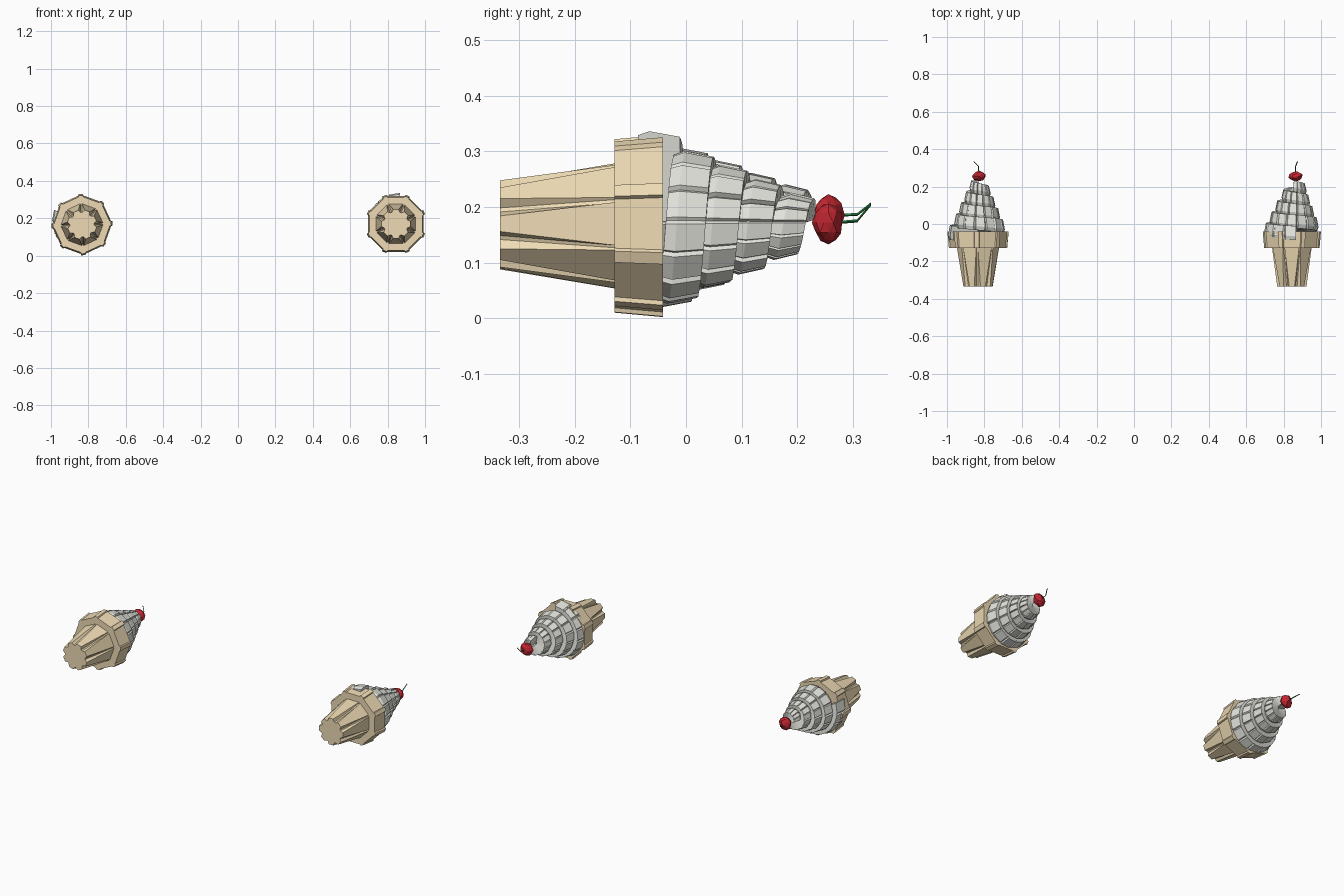
import bpy, bmesh, random
from math import sin, cos, pi, radians
from mathutils import Matrix, Vector

if "Cube" in bpy.data.objects:
    bpy.data.objects.remove(bpy.data.objects["Cube"])

random.seed(3)


def material(name, rgb):
    m = bpy.data.materials.new(name)
    m.diffuse_color = (*rgb, 1)
    m.use_nodes = True
    m.node_tree.nodes["Principled BSDF"].inputs["Base Color"].default_value = m.diffuse_color
    return m


WAFER = material("wafer", (0.86, 0.71, 0.46))
CREAM = material("cream", (0.78, 0.78, 0.73))
RED = material("cherry_red", (0.55, 0.02, 0.03))
GREEN = material("stem_green", (0.02, 0.22, 0.06))


def finish(bm, name, mat, place):
    bmesh.ops.recalc_face_normals(bm, faces=bm.faces)
    mesh = bpy.data.meshes.new(name)
    bm.to_mesh(mesh)
    bm.free()
    mesh.materials.append(mat)
    ob = bpy.data.objects.new(name, mesh)
    ob.matrix_world = place
    bpy.context.collection.objects.link(ob)
    return ob


def polar(r, a, y):
    return Vector((r * cos(a), y, r * sin(a)))


def loft(rings):
    """Skin a list of closed point rings and cap both ends."""
    bm = bmesh.new()
    vs = [[bm.verts.new(p) for p in ring] for ring in rings]
    n = len(vs[0])
    for a, b in zip(vs, vs[1:]):
        for i in range(n):
            j = (i + 1) % n
            bm.faces.new((a[i], a[j], b[j], b[i]))
    bm.faces.new(vs[0])
    bm.faces.new(vs[-1])
    return bm


def panel_ring(y, apothem, half, corner, spread):
    """Eight flat panels with a groove or rib at each corner."""
    pts = []
    for k in range(8):
        rot = Matrix.Rotation(-k * pi / 4, 4, 'Y')
        c = pi / 8
        pts += [rot @ Vector((apothem, y, -half)), rot @ Vector((apothem, y, half)),
                rot @ polar(corner, c - spread, y), rot @ polar(corner, c + spread, y)]
    return pts


def swirl():
    """Stepped cream coil, shrinking as it climbs, with grooves between panels."""
    turns, per = 4.0, 14
    rings = []
    for i in range(int(turns * per) + 1):
        jitter = random.uniform(-0.002, 0.002)
        for f, dr in ((0.0, 0.0), (0.8, 0.0), (0.9, -0.006)):
            t = (i + f) / per
            a = radians(82) + 2 * pi * t
            r = 0.157 - 0.026 * t + dr + jitter
            r += max(0.0, 0.012 * (1 - t / 0.12))
            y = -0.086 + 0.064 * t
            h = 0.075 - 0.004 * t
            shift = Vector((0.005 * t, 0, 0.0005 * t))
            rings.append([shift + polar(0.004, a, y), shift + polar(r - 0.007, a, y),
                          shift + polar(r, a, y + 0.02), shift + polar(r - 0.01, a, y + h),
                          shift + polar(0.004, a, y + h)])
    return loft(rings)


def cherry():
    bm = bmesh.new()
    bmesh.ops.create_icosphere(bm, subdivisions=2, radius=0.036)
    for v in bm.verts:
        v.co *= random.uniform(0.88, 1.1)
        v.co.y *= 0.75
        v.co += Vector((0.02, 0.256, 0.002))
    return bm


def stem():
    path = [(0.02, 0.27, 0.002), (0.02, 0.308, 0.005), (0.03, 0.333, 0.035)]
    return loft([[Vector(p) + polar(0.0028, k * pi / 2, 0) for k in range(4)] for p in path])


def ice_cream(side, x, z, turn):
    place = Matrix.Translation((x, 0, z)) @ Matrix.Rotation(-radians(turn), 4, 'Y')
    # fluted cup
    cup = loft([panel_ring(-0.335, 0.078, 0.014, 0.065, 0.06),
                panel_ring(-0.125, 0.106, 0.039, 0.106, 0.03)])
    finish(cup, side + "_cone_cup", WAFER, place)
    # ribbed rim
    rim = loft([panel_ring(-0.129, 0.142, 0.044, 0.156, 0.07),
                panel_ring(-0.041, 0.149, 0.047, 0.164, 0.07)])
    finish(rim, side + "_cone_rim", WAFER, place)
    # topping
    finish(swirl(), side + "_cream_swirl", CREAM, place)
    finish(cherry(), side + "_cherry", RED, place)
    finish(stem(), side + "_cherry_stem", GREEN, place)


ice_cream("right", 0.844, 0.17, 0)
ice_cream("left", -0.834, 0.166, 70)
